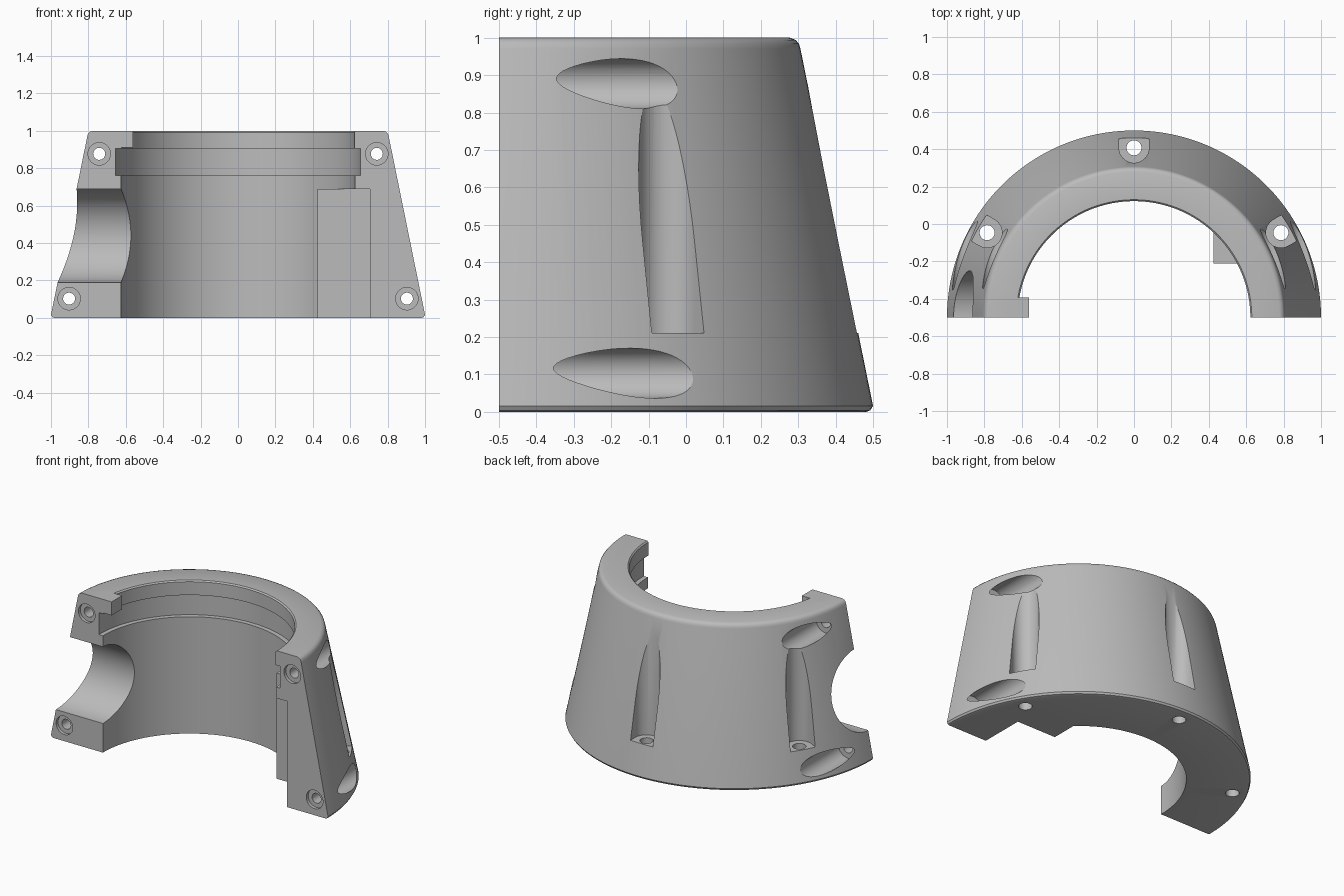
import bpy, bmesh
from math import pi, sin, cos, radians
from mathutils import Matrix, Vector

if "Cube" in bpy.data.objects:
    bpy.data.objects.remove(bpy.data.objects["Cube"], do_unlink=True)

AXIS_Y = -0.5      # centre line of the half shell
SEGMENTS = 96

grey = bpy.data.materials.new("plain grey")
grey.use_nodes = True
grey.diffuse_color = (0.5, 0.5, 0.5, 1)
grey.node_tree.nodes["Principled BSDF"].inputs["Base Color"].default_value = (0.5, 0.5, 0.5, 1)


def make_object(name, bm):
    bmesh.ops.recalc_face_normals(bm, faces=bm.faces)
    mesh = bpy.data.meshes.new(name)
    bm.to_mesh(mesh)
    bm.free()
    mesh.materials.append(grey)
    obj = bpy.data.objects.new(name, mesh)
    bpy.context.collection.objects.link(obj)
    return obj


def box(name, low, high):
    low, high = Vector(low), Vector(high)
    bm = bmesh.new()
    bmesh.ops.create_cube(bm, size=1, matrix=Matrix.Translation((low + high) / 2)
                          @ Matrix.Diagonal((*(high - low), 1)))
    return make_object(name, bm)


def cylinder(name, start, end, radius, sides=48):
    start, end = Vector(start), Vector(end)
    span = end - start
    turn = span.to_track_quat('Z', 'Y').to_matrix().to_4x4()
    bm = bmesh.new()
    bmesh.ops.create_cone(bm, cap_ends=True, segments=sides, radius1=radius, radius2=radius,
                          depth=span.length, matrix=Matrix.Translation((start + end) / 2) @ turn)
    return make_object(name, bm)


def combine(tool, operation='DIFFERENCE'):
    tool.hide_render = True
    mod = shell.modifiers.new(tool.name, 'BOOLEAN')
    mod.operation = operation
    mod.solver = 'EXACT'
    mod.object = tool
    bpy.context.view_layer.objects.active = shell
    bpy.ops.object.modifier_apply(modifier=mod.name)
    bpy.data.objects.remove(tool, do_unlink=True)


# Tapered half shell: closed wall profile swept through half a turn
profile = [(0.625, 0), (0.982, 0), (0.993, 0.004), (1.0, 0.016),
           (0.806, 0.97), (0.802, 0.984), (0.793, 0.994), (0.778, 1),
           (0.63, 1), (0.622, 0.992), (0.622, 0.905), (0.655, 0.905),
           (0.655, 0.762), (0.625, 0.762)]
bm = bmesh.new()
rings = []
for i in range(SEGMENTS + 1):
    a = pi * i / SEGMENTS
    rings.append([bm.verts.new((r * cos(a), AXIS_Y + r * sin(a), z)) for r, z in profile])
count = len(profile)
for a, b in zip(rings, rings[1:]):
    for k in range(count):
        n = (k + 1) % count
        bm.faces.new((a[k], a[n], b[n], b[k]))
bm.faces.new(rings[0])
bm.faces.new(rings[-1])
shell = make_object("half_shell_housing", bm)

# Inner pocket with its stop block, and the locating tab on the lip
combine(box("pocket_cutter", (0.5, -0.7, -0.1), (0.705, -0.21, 0.69)))
combine(box("stop_block", (0.425, -0.21, 0), (0.705, -0.03, 0.69)), 'UNION')
combine(box("locating_tab", (-0.68, -0.5, 0.912), (-0.562, -0.392, 1)), 'UNION')

# Side pipe opening
combine(cylinder("pipe_cutter", (-1.3, AXIS_Y, 0.44), (-0.3, AXIS_Y, 0.44), 0.25, 96))

# Horizontal screws: through hole, shallow front recess, deep rear counterbore
for side in (-1, 1):
    for x, z in ((0.742, 0.877), (0.903, 0.103)):
        x *= side
        combine(cylinder("screw_hole", (x, -0.6, z), (x, -0.3, z), 0.032))
        combine(cylinder("front_recess", (x, -0.6, z), (x, -0.48, z), 0.06))
        combine(cylinder("rear_counterbore", (x, -0.38, z), (x, 0.4, z), 0.067))

# Vertical screws: U-shaped slot open to the outside, and a hole through the floor
for angle in (30, 90, 150):
    place = Matrix.Translation((0, AXIS_Y, 0)) @ Matrix.Rotation(radians(angle), 4, 'Z')
    outline = [(0.907 + 0.08 * cos(t), 0.08 * sin(t))
               for t in (pi / 2 + pi * i / 24 for i in range(25))]
    outline += [(1.2, -0.083), (1.2, 0.083)]
    bm = bmesh.new()
    floor = bm.faces.new([bm.verts.new(place @ Vector((u, v, 0.21))) for u, v in outline])
    top = bmesh.ops.extrude_face_region(bm, geom=[floor])["geom"]
    bmesh.ops.translate(bm, vec=(0, 0, 1),
                        verts=[g for g in top if isinstance(g, bmesh.types.BMVert)])
    combine(make_object("slot_cutter", bm))
    combine(cylinder("floor_hole", place @ Vector((0.907, 0, -0.1)),
                     place @ Vector((0.907, 0, 0.4)), 0.04))

# Smooth curved walls, crisp edges
bpy.ops.object.select_all(action='DESELECT')
shell.select_set(True)
bpy.context.view_layer.objects.active = shell
bpy.ops.object.shade_smooth_by_angle(angle=radians(30))
